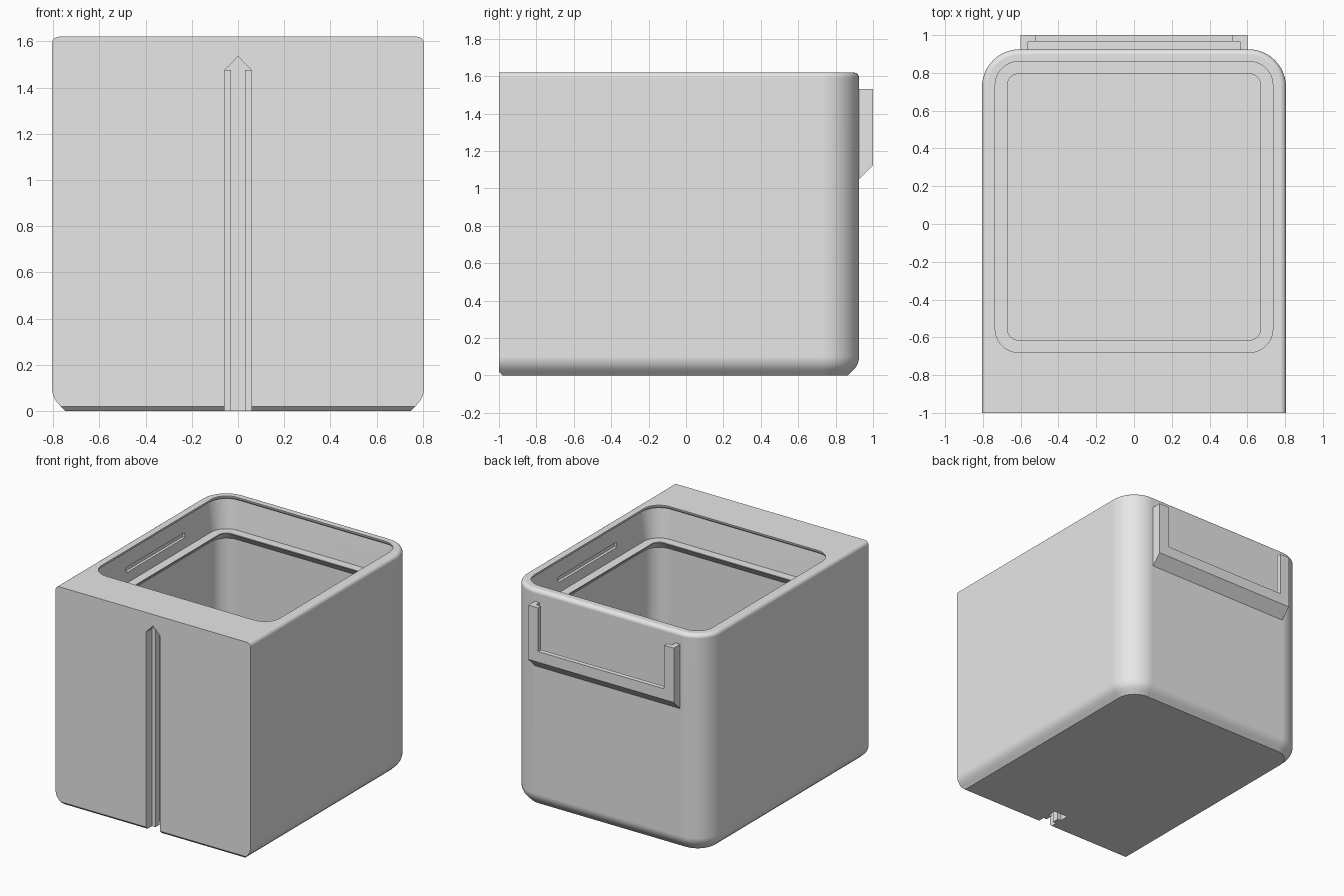
import bpy, bmesh, math

if "Cube" in bpy.data.objects:
    bpy.data.objects.remove(bpy.data.objects["Cube"])

plastic = bpy.data.materials.new("light_grey")
plastic.diffuse_color = (0.8, 0.8, 0.8, 1)
plastic.use_nodes = True
plastic.node_tree.nodes["Principled BSDF"].inputs["Base Color"].default_value = plastic.diffuse_color


def loft(name, rings):
    """Closed solid skinned through rings of equal point count."""
    bm = bmesh.new()
    vs = [[bm.verts.new(p) for p in ring] for ring in rings]
    n = len(vs[0])
    for a, b in zip(vs, vs[1:]):
        for i in range(n):
            j = (i + 1) % n
            bm.faces.new((a[i], a[j], b[j], b[i]))
    bm.faces.new(vs[0][::-1])
    bm.faces.new(vs[-1])
    bmesh.ops.recalc_face_normals(bm, faces=bm.faces)
    me = bpy.data.meshes.new(name)
    bm.to_mesh(me)
    bm.free()
    ob = bpy.data.objects.new(name, me)
    bpy.context.collection.objects.link(ob)
    me.materials.append(plastic)
    return ob


def box(name, x0, x1, y0, y1, z0, z1):
    return loft(name, [[(x0, y0, z), (x1, y0, z), (x1, y1, z), (x0, y1, z)] for z in (z0, z1)])


def cut(ob, cutter):
    m = ob.modifiers.new("cut", "BOOLEAN")
    m.operation = "DIFFERENCE"
    m.solver = "EXACT"
    m.object = cutter
    bpy.context.view_layer.objects.active = ob
    bpy.ops.object.modifier_apply(modifier=m.name)
    bpy.data.objects.remove(cutter)


def corner(cx, cy, r, start, steps=12):
    return [(cx + r * math.cos(math.radians(start + 90 * i / steps)),
             cy + r * math.sin(math.radians(start + 90 * i / steps))) for i in range(steps + 1)]


def shell_ring(z, d):
    """Outer outline inset by d: square at the front, round at the back."""
    front = -1 + max(0, 0.02 - z)
    w = 0.805 - d
    pts = [(-w, front), (w, front)]
    pts += corner(0.605, 0.725, 0.2 - d, 0) + corner(-0.605, 0.725, 0.2 - d, 90)
    return [(x, y, z) for x, y in pts]


def cavity_ring(z, d):
    """Inner outline inset by d, rounded at all four corners."""
    r, cx, y0, y1 = 0.125 - d, 0.61, -0.555, 0.735
    pts = corner(cx, y1, r, 0) + corner(-cx, y1, r, 90)
    pts += corner(-cx, y0, r, 180) + corner(cx, y0, r, 270)
    return [(x, y, z) for x, y in pts]


def foot(base):
    """Heights and insets of the bottom edge: 45 degree chamfer into an arc."""
    out = [(base, 0.0585), (base + 0.02, 0.0385)]
    for i in range(6):
        a = math.radians(45 - 9 * i)
        out.append((base + 0.1 - 0.1 * math.sin(a), 0.1 * (1 - math.cos(a))))
    return out


arc = [math.radians(15 * i) for i in range(7)]

# Outer body with chamfered foot and rounded top edge
levels = foot(0) + [(1.59 + 0.03 * math.sin(a), 0.03 * (1 - math.cos(a))) for a in arc]
body = loft("bin_body", [shell_ring(z, d) for z, d in levels])

# Cavity with inner lip and rounded mouth
levels = foot(0.07) + [(1.305, 0), (1.37, 0.065), (1.375, 0.065), (1.375, 0)]
levels += [(1.62 - 0.03 * math.sin(a), -0.03 * (1 - math.cos(a))) for a in reversed(arc)]
levels += [(1.66, -0.03)]
cut(body, loft("cavity_cutter", [cavity_ring(z, d) for z, d in levels]))

# Narrow recesses in both side walls
for s in (-1, 1):
    xs = sorted((s * 0.70, s * 0.765))
    cut(body, box("slot_cutter", *xs, -0.25, 0.44, 1.445, 1.48))

# Front rail groove with a pointed top
gable = [(-0.058, -0.1), (0.058, -0.1), (0.058, 1.475), (0, 1.535), (-0.058, 1.475)]
cut(body, loft("groove_cutter", [[(x, y, z) for x, z in gable] for y in (-1.1, -0.81)]))

# Guide rails that narrow the groove
for s, side in ((-1, "left"), (1, "right")):
    xs = sorted((s * 0.03, s * 0.06))
    box("groove_rail_" + side, *xs, -0.93, -0.88, 0.0, 1.475)

# Label holder on the back: U-shaped frame with an overhanging lip
side_profile = [(0.91, 1.035), (1, 1.125), (1, 1.53), (0.91, 1.53)]
holder = loft("label_holder", [[(x, y, z) for y, z in side_profile] for x in (-0.6, 0.6)])
cut(holder, box("pocket_cutter", -0.56, 0.56, 0.85, 0.965, 1.165, 1.7))
cut(holder, box("window_cutter", -0.52, 0.52, 0.85, 1.1, 1.205, 1.7))

# Smooth rounded surfaces, keep crisp edges and flat panels
bpy.ops.object.select_all(action="DESELECT")
body.select_set(True)
bpy.context.view_layer.objects.active = body
bpy.ops.object.shade_smooth_by_angle(angle=math.radians(30))
wn = body.modifiers.new("flat_panels", "WEIGHTED_NORMAL")
wn.keep_sharp = True
